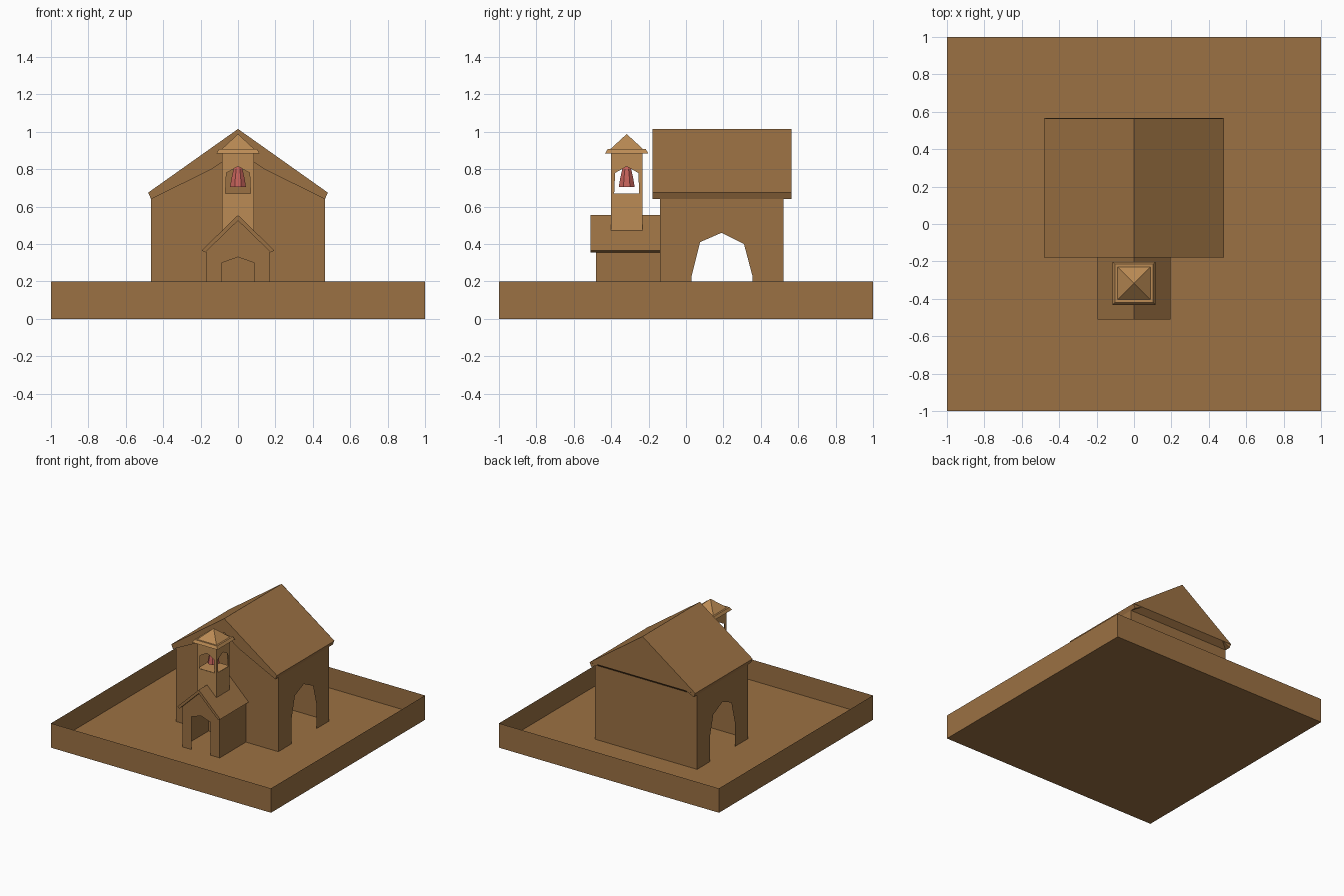
import bpy, bmesh, math

if "Cube" in bpy.data.objects:
    bpy.data.objects.remove(bpy.data.objects["Cube"])


def material(name, rgb):
    m = bpy.data.materials.new(name)
    m.diffuse_color = (*rgb, 1)
    m.use_nodes = True
    m.node_tree.nodes["Principled BSDF"].inputs["Base Color"].default_value = m.diffuse_color
    return m


WOOD = material("brown_wood", (0.33, 0.165, 0.056))
LIGHT = material("light_wood", (0.50, 0.26, 0.09))
RED = material("bell_red", (0.55, 0.12, 0.10))


def shell(name, faces, mat):
    """Weld a set of polygons into one flat-shaded object."""
    bm = bmesh.new()
    for f in faces:
        bm.faces.new([bm.verts.new(p) for p in f])
    bmesh.ops.remove_doubles(bm, verts=bm.verts, dist=1e-4)
    bmesh.ops.recalc_face_normals(bm, faces=bm.faces)
    me = bpy.data.meshes.new(name)
    bm.to_mesh(me)
    bm.free()
    me.materials.append(mat)
    ob = bpy.data.objects.new(name, me)
    bpy.context.collection.objects.link(ob)
    return ob


def at_y(pts, y):
    return [(x, y, z) for x, z in pts]


def at_x(pts, x):
    return [(x, y, z) for y, z in pts]


def at_z(w, z, cy=0.0):
    return [(-w, cy - w, z), (w, cy - w, z), (w, cy + w, z), (-w, cy + w, z)]


def mirrored(half):
    """Right half profile, from the centre outward, closed to the left."""
    return [(-x, z) for x, z in reversed(half) if x > 0] + half


def bands(rings):
    """Quads joining successive closed rings."""
    out = []
    for a, b in zip(rings, rings[1:]):
        n = len(a)
        out += [[a[i], a[(i + 1) % n], b[(i + 1) % n], b[i]] for i in range(n)]
    return out


def roof(name, top, under, y0, y1):
    """Chevron roof from half profiles of the top and underside."""
    t, u = mirrored(top), mirrored(under)
    prof = t + u[::-1]
    a, b = at_y(prof, y0), at_y(prof, y1)
    shell(name, [a, b] + bands([a, b]), WOOD)


FLOOR = 0.03

# thin-walled tray base with a sunken floor
lo, hi = at_z(1, 0), at_z(1, 0.2)
shell("tray", [lo] + bands([lo, hi]), WOOD)
shell("tray_floor", [at_z(0.999, FLOOR)], WOOD)

# hall walls with an arch on both sides
W, Y0, Y1, E = 0.465, -0.14, 0.52, 0.65
side = [(Y0, FLOOR), (0.03, FLOOR), (0.03, 0.23), (0.075, 0.41), (0.19, 0.46),
        (0.31, 0.40), (0.355, 0.23), (0.355, FLOOR), (Y1, FLOOR), (Y1, E), (Y0, E)]
gable = [(-W, FLOOR), (W, FLOOR), (W, E), (0, 0.93), (-W, E)]
back = [(-W, FLOOR), (W, FLOOR), (W, E), (-W, E)]
shell("hall_walls", [at_x(side, W), at_x(side, -W), at_y(gable, Y0), at_y(back, Y1)], WOOD)

# hall roof, open at the front and closed by a gable at the back
roof("hall_roof", [(0, 1.015), (0.48, 0.675)],
     [(0, 0.90), (0.08, 0.84), (0.14, 0.80), (W, 0.64)], -0.18, 0.565)
shell("back_gable", [
    [(-0.48, 0.567, 0.675), (0.48, 0.567, 0.675), (0, 0.567, 1.015)],
    [(-0.48, 0.567, 0.675), (0.48, 0.567, 0.675), (W, Y1, 0.64), (-W, Y1, 0.64)]], WOOD)

# porch walls with a pointed doorway
P, PY = 0.17, -0.48
front = [(-P, FLOOR), (-0.085, FLOOR), (-0.085, 0.30), (0, 0.33), (0.085, 0.30),
         (0.085, FLOOR), (P, FLOOR), (P, 0.37), (0, 0.535), (-P, 0.37)]
wall = [(PY, FLOOR), (Y0, FLOOR), (Y0, 0.37), (PY, 0.37)]
shell("porch_walls", [at_y(front, PY), at_x(wall, P), at_x(wall, -P)], WOOD)
roof("porch_roof", [(0, 0.555), (0.195, 0.365)], [(0, 0.525), (0.175, 0.355)], -0.51, Y0)

# bell tower: four walls with pointed openings, plus a sill
T, CY, TB, TT = 0.085, -0.317, 0.465, 0.89
half = [(0, TB), (T, TB), (T, TT), (0, TT), (0, 0.815), (0.062, 0.78), (0.067, 0.67), (0, 0.67)]
walls = []
for k in range(4):
    c, s = round(math.cos(k * math.pi / 2)), round(math.sin(k * math.pi / 2))
    for m in (1, -1):
        walls.append([(m * x * c + T * s, CY + m * x * s - T * c, z) for x, z in half])
shell("bell_tower", walls, LIGHT)
shell("belfry_sill", [at_z(T - 0.001, 0.67, CY)], LIGHT)

# stepped tower cap with a pyramid top
rings = [at_z(w, z, CY) for w, z in
         ((0.115, 0.885), (0.102, 0.907), (0.088, 0.907))]
tip = (0, CY, 0.988)
r = rings[-1]
shell("tower_roof", [rings[0]] + bands(rings) +
      [[r[i], r[(i + 1) % 4], tip] for i in range(4)], LIGHT)

# eight-sided bell
bell = [[(w * math.cos(a * math.pi / 4 + math.pi / 8),
          CY + w * math.sin(a * math.pi / 4 + math.pi / 8), z) for a in range(8)]
        for w, z in ((0.046, 0.705), (0.038, 0.75), (0.026, 0.80), (0.006, 0.82))]
shell("bell", [bell[0], bell[-1]] + bands(bell), RED)
